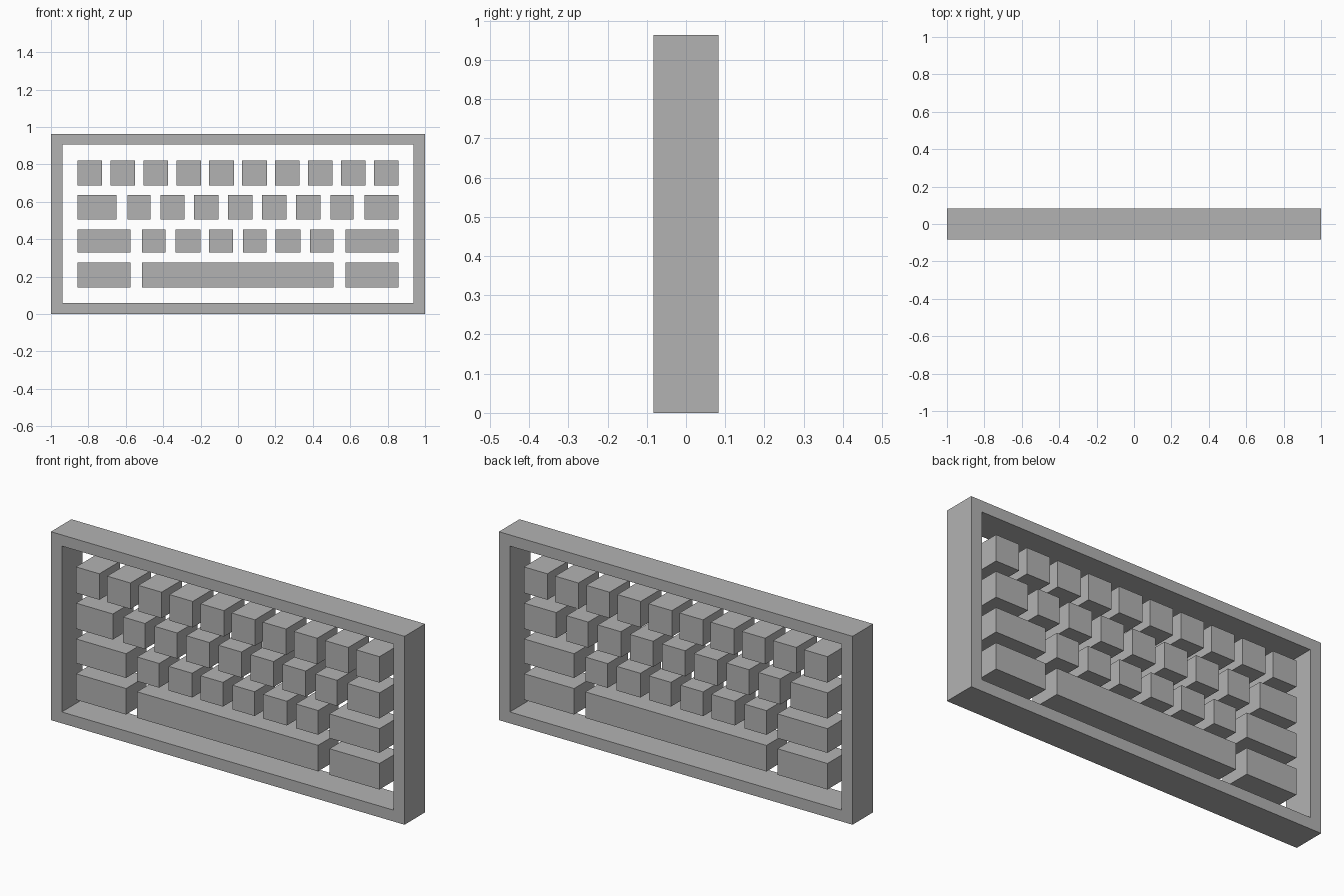
import bpy
import bmesh

if "Cube" in bpy.data.objects:
    bpy.data.objects.remove(bpy.data.objects["Cube"], do_unlink=True)

HALF_DEPTH = 0.083
TOP = 0.963

# Single grey material
grey = bpy.data.materials.new("plain_grey")
grey.use_nodes = True
colour = (0.45, 0.45, 0.45, 1)
grey.diffuse_color = colour
grey.node_tree.nodes["Principled BSDF"].inputs["Base Color"].default_value = colour


def rectangle(x0, x1, z0, z1):
    return [(x0, z0), (x1, z0), (x1, z1), (x0, z1)]


def finish(name, bm):
    bmesh.ops.recalc_face_normals(bm, faces=bm.faces)
    mesh = bpy.data.meshes.new(name)
    bm.to_mesh(mesh)
    bm.free()
    mesh.materials.append(grey)
    bpy.context.collection.objects.link(bpy.data.objects.new(name, mesh))


def block(name, x0, x1, z0, z1):
    """A flat-sided key running the full depth of the frame."""
    bm = bmesh.new()
    face = bm.faces.new([bm.verts.new((x, -HALF_DEPTH, z))
                         for x, z in rectangle(x0, x1, z0, z1)])
    extrude(bm, [face])
    finish(name, bm)


def extrude(bm, faces):
    result = bmesh.ops.extrude_face_region(bm, geom=faces)
    verts = [v for v in result["geom"] if isinstance(v, bmesh.types.BMVert)]
    bmesh.ops.translate(bm, verts=verts, vec=(0, 2 * HALF_DEPTH, 0))


# Open rectangular frame with mitred corners
bm = bmesh.new()
outer, inner = [[bm.verts.new((x, -HALF_DEPTH, z)) for x, z in loop]
                for loop in (rectangle(-1, 1, 0, TOP),
                             rectangle(-0.938, 0.938, 0.058, 0.906))]
ring = []
for i in range(4):
    j = (i + 1) % 4
    ring.append(bm.faces.new((outer[i], outer[j], inner[j], inner[i])))
extrude(bm, ring)
bmesh.ops.dissolve_limit(bm, angle_limit=0.01, verts=[], edges=[])
finish("frame", bm)

# Key rows: bottom and top height, then left and right end of each key
EDGE = 0.858
top_row = [(-EDGE + i * 0.176, -EDGE + i * 0.176 + 0.132) for i in range(10)]
rows = {
    "top_key": (0.688, 0.821, top_row),
    "upper_key": (0.505, 0.636, [
        (-EDGE, -0.65), (-0.591, -0.468), (-0.415, -0.286), (-0.235, -0.104),
        (-0.053, 0.078), (0.128, 0.259), (0.31, 0.441), (0.495, 0.618),
        (0.676, EDGE)]),
    "lower_key": (0.329, 0.453, [
        (-EDGE, -0.575), (-0.513, -0.388), (-0.334, -0.201), (-0.155, -0.027),
        (0.027, 0.152), (0.2, 0.334), (0.385, 0.511), (0.575, EDGE)]),
    "bottom_key": (0.142, 0.275, [(-EDGE, -0.575), (0.575, EDGE)]),
    "space_bar": (0.142, 0.275, [(-0.513, 0.511)]),
}
for name, (z0, z1, spans) in rows.items():
    for number, (x0, x1) in enumerate(spans, 1):
        block(name if len(spans) == 1 else f"{name}_{number}", x0, x1, z0, z1)
